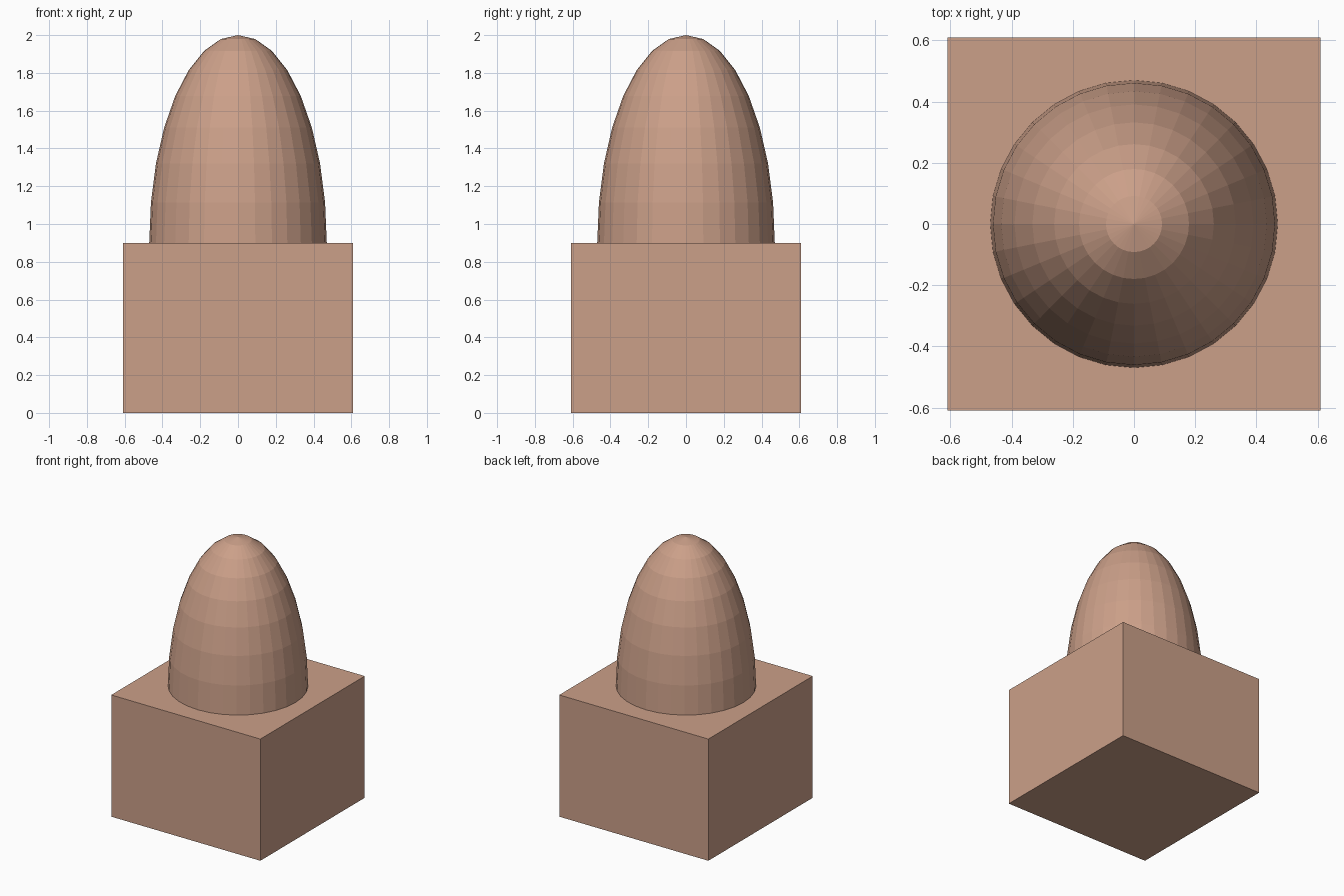
import bpy, bmesh
from mathutils import Matrix

default_cube = bpy.data.objects.get("Cube")
if default_cube:
    bpy.data.objects.remove(default_cube, do_unlink=True)

BASE_SIDE = 1.22
BASE_HEIGHT = 0.9
DOME_RADIUS = 0.47
DOME_HEIGHT = 1.1

# Single clay colour
clay = bpy.data.materials.new("warm_clay")
clay.use_nodes = True
clay.diffuse_color = (0.6, 0.35, 0.25, 1)
clay.node_tree.nodes["Principled BSDF"].inputs["Base Color"].default_value = clay.diffuse_color


def add_part(name, bm):
    mesh = bpy.data.meshes.new(name)
    bm.to_mesh(mesh)
    bm.free()
    mesh.materials.append(clay)
    part = bpy.data.objects.new(name, mesh)
    bpy.context.collection.objects.link(part)
    return part


# Square block base
bm = bmesh.new()
bmesh.ops.create_cube(bm, size=1)
bmesh.ops.scale(bm, vec=(BASE_SIDE, BASE_SIDE, BASE_HEIGHT), verts=bm.verts)
bmesh.ops.translate(bm, vec=(0, 0, BASE_HEIGHT / 2), verts=bm.verts)
add_part("block_base", bm)

# Tall faceted dome: upper half of a stretched sphere, resting on the block
bm = bmesh.new()
bmesh.ops.create_uvsphere(bm, u_segments=32, v_segments=16, radius=1,
                          matrix=Matrix.Diagonal((DOME_RADIUS, DOME_RADIUS, DOME_HEIGHT, 1)))
lower = [v for v in bm.verts if v.co.z < -0.01]
bmesh.ops.delete(bm, geom=lower, context='VERTS')
bmesh.ops.translate(bm, vec=(0, 0, BASE_HEIGHT), verts=bm.verts)
add_part("dome", bm)
